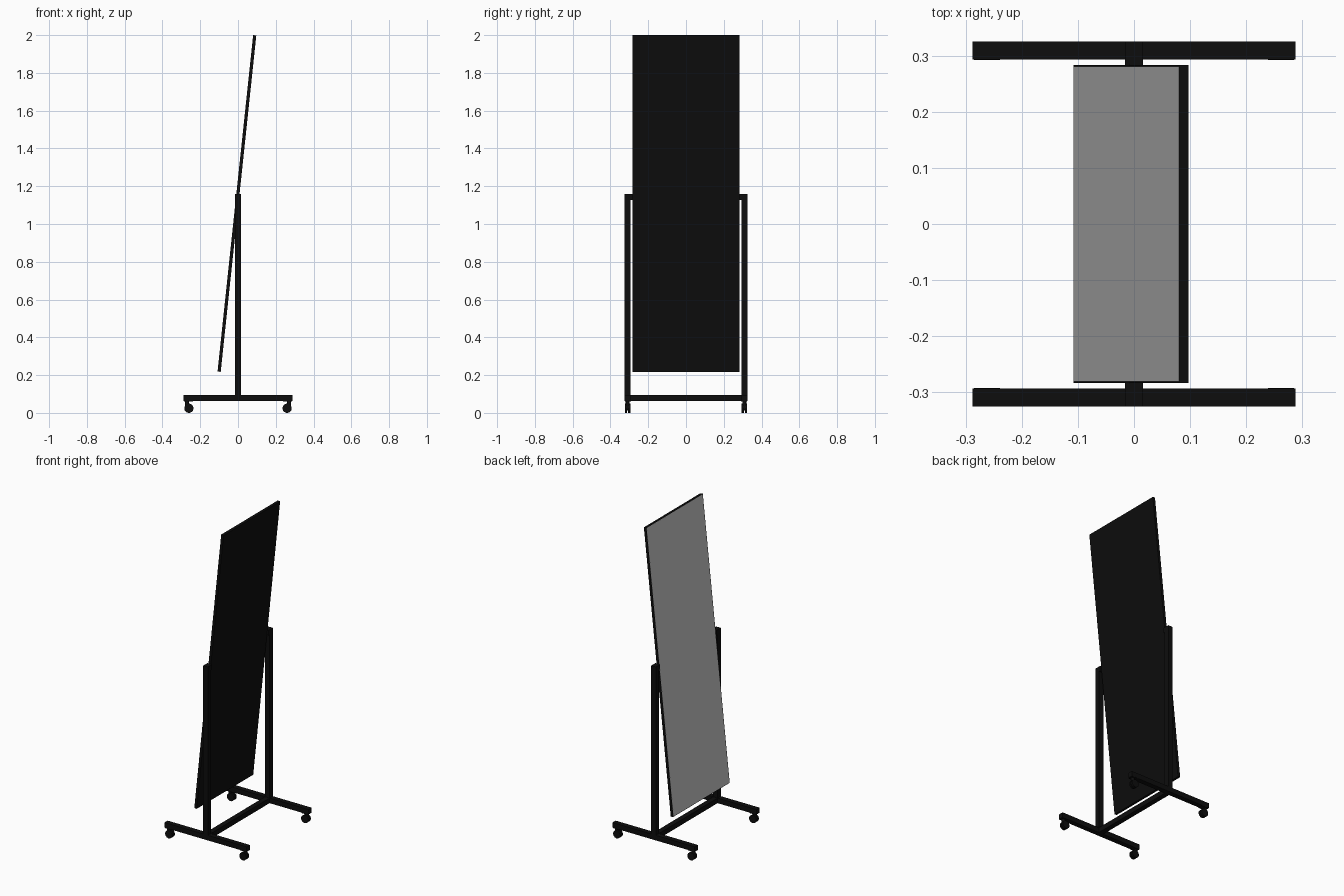
import bpy, math

if "Cube" in bpy.data.objects:
    bpy.data.objects.remove(bpy.data.objects["Cube"])

black = bpy.data.materials.new("black_metal")
black.diffuse_color = (0.004, 0.004, 0.004, 1)
black.use_nodes = True
black.node_tree.nodes["Principled BSDF"].inputs["Base Color"].default_value = black.diffuse_color


def box(name, center, size, mat=black, tilt=0.0):
    bpy.ops.mesh.primitive_cube_add(size=1, location=center)
    o = bpy.context.object
    o.name = name
    o.scale = size
    bpy.ops.object.transform_apply(location=False, rotation=False, scale=True)
    o.rotation_euler[1] = tilt
    if mat:
        o.data.materials.append(mat)
    return o


def cylinder(name, center, radius, depth, along_y=False):
    bpy.ops.mesh.primitive_cylinder_add(vertices=24, radius=radius, depth=depth, location=center,
                                        rotation=(math.pi / 2 if along_y else 0, 0, 0))
    o = bpy.context.object
    o.name = name
    o.data.materials.append(black)
    bpy.ops.object.shade_smooth_by_angle()
    return o


# Tilted mirror: backing board and glass on its -x face
tilt = math.radians(6.04)
cx, cz = -0.0055, 1.1085
thick, width, length = 0.0165, 0.566, 1.791
box("mirror_backing", (cx, 0, cz), (thick, width, length), black, tilt)
off = thick / 2
box("mirror_glass", (cx - off * math.cos(tilt), 0, cz + off * math.sin(tilt)),
    (0.001, width - 0.005, length - 0.005), None, tilt)

# Stand
tube = 0.032
side_y = 0.309
box("cross_bar", (0, 0, 0.078), (tube, 2 * side_y - tube, tube))
for sy in (-1, 1):
    y = sy * side_y
    box("post", (0, y, 0.627), (tube, tube, 1.066))
    box("foot", (0, y, 0.078), (0.576, tube, tube))
    box("pivot_block", (0, sy * 0.288, 1.144), (tube, 0.012, tube))

    # Casters: mounting plate, offset stem, hood, twin wheels
    for sx in (-1, 1):
        x = sx * 0.26
        box("caster_plate", (sx * 0.262, y - sy * 0.001, 0.061), (0.046, 0.032, 0.003))
        cylinder("caster_stem", (sx * 0.27, y, 0.05), 0.010, 0.024)
        box("caster_bracket", (sx * 0.269, y, 0.037), (0.016, 0.010, 0.024))
        for sw in (-1, 1):
            cylinder("caster_wheel", (x, y + sw * 0.0085, 0.0245), 0.0245, 0.011, True)
        cylinder("caster_axle", (x, y, 0.0245), 0.012, 0.02, True)
